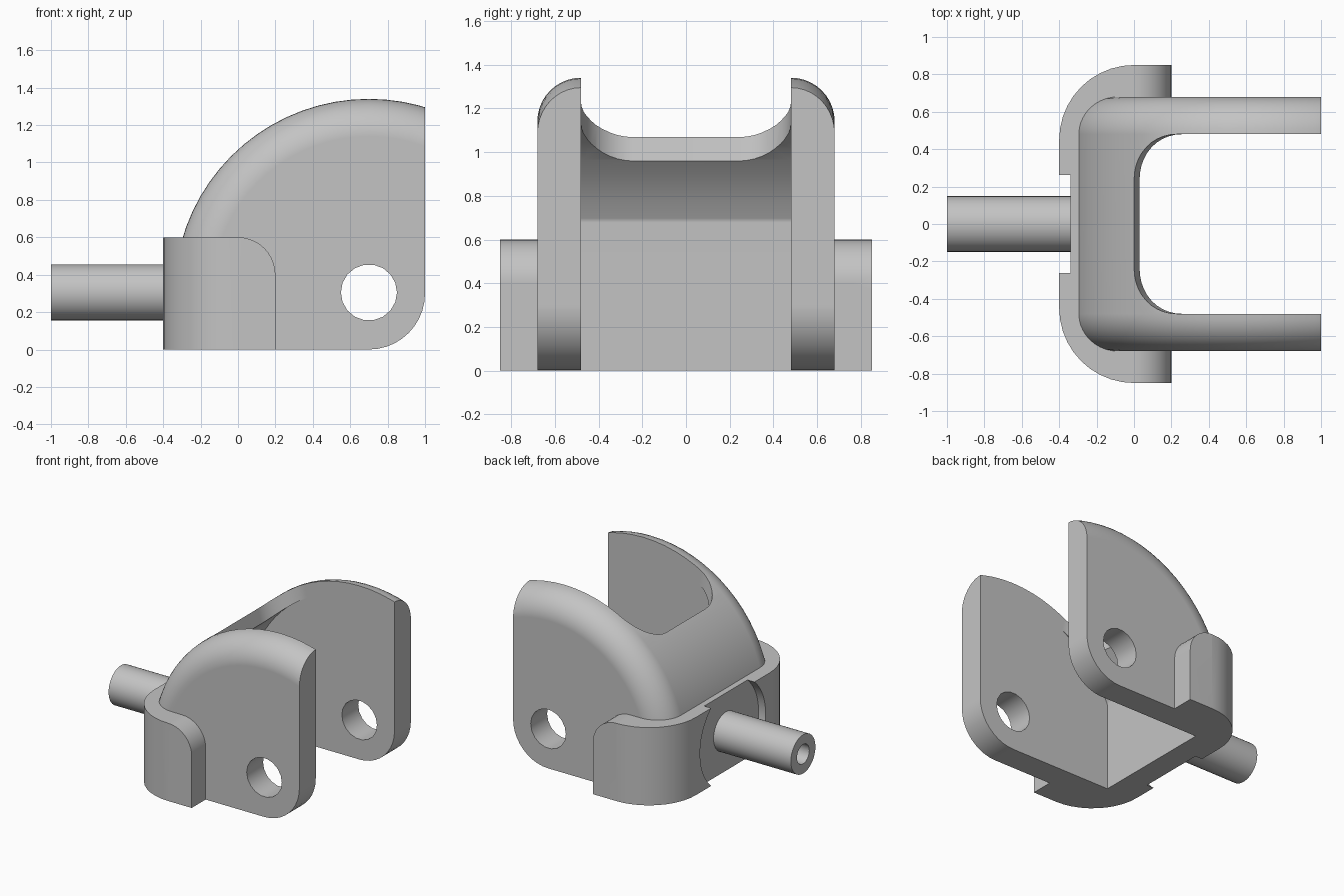
import bpy, bmesh
from math import sin, cos, pi, radians
from mathutils import Vector, Matrix

if "Cube" in bpy.data.objects:
    bpy.data.objects.remove(bpy.data.objects["Cube"], do_unlink=True)

grey = bpy.data.materials.new("plain_grey")
grey.use_nodes = True
GREY = (0.55, 0.55, 0.55, 1)
grey.diffuse_color = GREY
grey.node_tree.nodes["Principled BSDF"].inputs["Base Color"].default_value = GREY

PX, PZ = 0.7, 0.3          # pivot of the fork
R, FILLET = 1.04, 0.2      # outer radius and edge rounding
HALF = 0.68                # half width of the fork
INNER = HALF - FILLET      # inside face of the plates


def arc(cx, cy, rx, ry, start, end, n=10):
    steps = [radians(start + (end - start) * i / n) for i in range(n + 1)]
    return [(cx + rx * cos(a), cy + ry * sin(a)) for a in steps]


def finish(name, bm):
    bmesh.ops.remove_doubles(bm, verts=bm.verts, dist=1e-5)
    bmesh.ops.recalc_face_normals(bm, faces=bm.faces)
    mesh = bpy.data.meshes.new(name)
    bm.to_mesh(mesh)
    bm.free()
    mesh.materials.append(grey)
    obj = bpy.data.objects.new(name, mesh)
    bpy.context.collection.objects.link(obj)
    return obj


def prism(name, pts, axis, lo, hi):
    """Extrude a 2D outline along x, y or z."""
    place = {"x": lambda u, v, w: (w, u, v),
             "y": lambda u, v, w: (u, w, v),
             "z": lambda u, v, w: (u, v, w)}[axis]
    bm = bmesh.new()
    face = bm.faces.new([bm.verts.new(place(u, v, lo)) for u, v in pts])
    out = bmesh.ops.extrude_face_region(bm, geom=[face])
    moved = [g for g in out["geom"] if isinstance(g, bmesh.types.BMVert)]
    bmesh.ops.translate(bm, verts=moved, vec=Vector(place(0, 0, hi - lo)))
    return finish(name, bm)


def lathe(name, pts, centre, axis, steps):
    """Spin a list of 3D points a full turn and close any open ends."""
    bm = bmesh.new()
    verts = [bm.verts.new(p) for p in pts]
    edges = [bm.edges.new(pair) for pair in zip(verts, verts[1:])]
    bmesh.ops.spin(bm, geom=verts + edges, cent=centre, axis=axis,
                   angle=2 * pi, steps=steps, dvec=(0, 0, 0))
    bmesh.ops.remove_doubles(bm, verts=bm.verts, dist=1e-5)
    bmesh.ops.holes_fill(bm, edges=[e for e in bm.edges if e.is_boundary], sides=0)
    return finish(name, bm)


def select(obj):
    bpy.ops.object.select_all(action="DESELECT")
    obj.select_set(True)
    bpy.context.view_layer.objects.active = obj


def combine(obj, tool, operation="DIFFERENCE"):
    select(obj)
    mod = obj.modifiers.new("cut", "BOOLEAN")
    mod.operation, mod.object, mod.solver = operation, tool, "EXACT"
    bpy.ops.object.modifier_apply(modifier=mod.name)
    bpy.data.objects.remove(tool, do_unlink=True)


def smooth(obj):
    select(obj)
    bpy.ops.object.shade_smooth_by_angle(angle=radians(30))
    mod = obj.modifiers.new("clean_shading", "WEIGHTED_NORMAL")
    mod.keep_sharp = True


# Fork: a thick disc with rounded rims, trimmed to the side outline
rim = arc(INNER, R - FILLET, FILLET, FILLET, 0, 90)
rim += [(-y, r) for y, r in reversed(rim)]
fork = lathe("fork", [(PX, y, PZ + r) for y, r in rim], (PX, 0, PZ), (0, 1, 0), 72)
outline = [(-0.5, 0)] + arc(PX, PZ, 0.3, 0.3, -90, 0) + [(1, 1.6), (-0.5, 1.6)]
combine(fork, prism("trim", outline, "y", -0.9, 0.9), "INTERSECT")

# Hollow inside: flat back wall running into a curved shell
hollow = prism("hollow", arc(PX, PZ, 0.94, 0.94, 0, 360, 72)[:-1], "y", -INNER, INNER)
wall = [(-0.16, -1), (2, -1), (2, 2), (-0.16, 2)]
combine(hollow, prism("wall", wall, "y", -0.9, 0.9), "INTERSECT")
combine(fork, hollow)

# Slanted window through the top of the shell
corner = arc(0.27, 0.24, 0.27, 0.24, 180, 90)
plan = corner + [(1.5, INNER), (1.5, -INNER)] + [(x, -y) for x, y in reversed(corner)]
window = prism("window", plan, "z", 0.62, 1.6)
for v in window.data.vertices:
    v.co.x -= (v.co.z - 1.07) * 0.27
combine(fork, window)

# Pin holes through both plates
combine(fork, prism("pin", arc(PX, 0.305, 0.15, 0.15, 0, 360, 18)[:-1], "y", -0.9, 0.9))
smooth(fork)

# Collar wrapped around the back of the fork
side = [(0.2, 0.85)] + arc(0, 0.45, 0.4, 0.4, 90, 180)
inside = [(-0.2, 0.6), (0.2, 0.6)]
plan = side + [(x, -y) for x, y in reversed(side)]
plan += [(x, -y) for x, y in reversed(inside)] + inside
collar = prism("collar", plan, "z", 0, 0.6)
outline = [(-0.6, -0.0), (0.3, -0.0), (0.3, -0.2), (-0.6, -0.2)]
shoulder = [(-0.6, 0), (0.2, 0)] + arc(0, 0.4, 0.2, 0.2, 0, 90) + [(-0.6, 0.6)]
combine(collar, prism("shoulder", shoulder, "y", -1, 1), "INTERSECT")

# Round recess around the post
combine(collar, prism("recess", arc(0, 0.3, 0.4, 0.4, 0, 360, 48)[:-1], "x", -0.6, -0.34))
smooth(collar)

# Post with a blind bore
section = [(-0.25, 0.15), (-1, 0.15), (-1, 0.075), (-0.45, 0.075)]
post = lathe("post", [(x, 0, 0.305 + r) for x, r in section], (0, 0, 0.305), (1, 0, 0), 32)
smooth(post)
